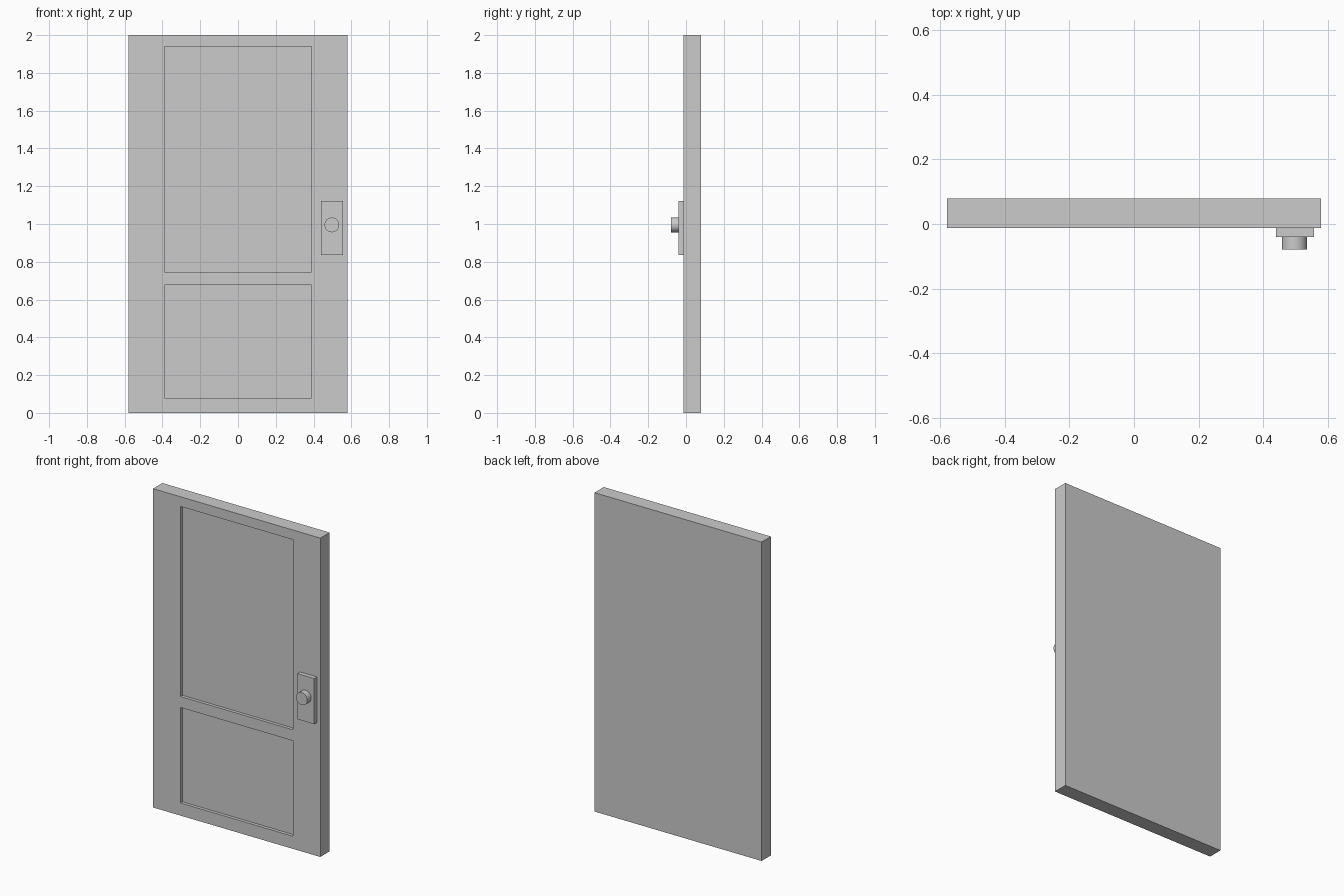
import bpy, bmesh, math
from mathutils import Vector

if "Cube" in bpy.data.objects:
    bpy.data.objects.remove(bpy.data.objects["Cube"])

FRONT, BACK = -0.013, 0.079
PANEL_X = 0.39
PANELS = [(0.079, 0.678), (0.747, 1.939)]
RECESS = 0.02


def box_bmesh(x0, x1, y0, y1, z0, z1):
    bm = bmesh.new()
    bmesh.ops.create_cube(bm, size=1)
    for v in bm.verts:
        v.co = Vector((x1 if v.co.x > 0 else x0,
                       y1 if v.co.y > 0 else y0,
                       z1 if v.co.z > 0 else z0))
    return bm


def finish(bm, name):
    bmesh.ops.recalc_face_normals(bm, faces=bm.faces[:])
    mesh = bpy.data.meshes.new(name)
    bm.to_mesh(mesh)
    bm.free()
    obj = bpy.data.objects.new(name, mesh)
    bpy.context.collection.objects.link(obj)
    return obj


# Door slab with two recessed front panels
bm = box_bmesh(-0.58, 0.58, FRONT, BACK, 0, 2)
cuts = [((x, 0, 0), (1, 0, 0)) for x in (-PANEL_X, PANEL_X)]
cuts += [((0, 0, z), (0, 0, 1)) for pair in PANELS for z in pair]
for co, no in cuts:
    bmesh.ops.bisect_plane(bm, geom=bm.verts[:] + bm.edges[:] + bm.faces[:],
                           plane_co=co, plane_no=no)
bm.normal_update()
panels = []
for f in bm.faces:
    c = f.calc_center_median()
    if f.normal.y < -0.9 and abs(c.x) < PANEL_X and any(a < c.z < b for a, b in PANELS):
        panels.append(f)
sunk = bmesh.ops.extrude_discrete_faces(bm, faces=panels)["faces"]
bmesh.ops.translate(bm, vec=(0, RECESS, 0), verts=[v for f in sunk for v in f.verts])
# Merge the coplanar leftovers of the cuts
bmesh.ops.dissolve_limit(bm, angle_limit=0.01, verts=bm.verts[:], edges=bm.edges[:])
finish(bm, "door_slab")

# Handle backplate
finish(box_bmesh(0.44, 0.557, -0.04, FRONT, 0.837, 1.123), "handle_plate")

# Round knob
bpy.ops.mesh.primitive_cylinder_add(vertices=32, radius=0.039, depth=0.039,
                                    location=(0.497, -0.0595, 0.995),
                                    rotation=(math.pi / 2, 0, 0))
bpy.context.object.name = "door_knob"
bpy.ops.object.shade_smooth_by_angle()
